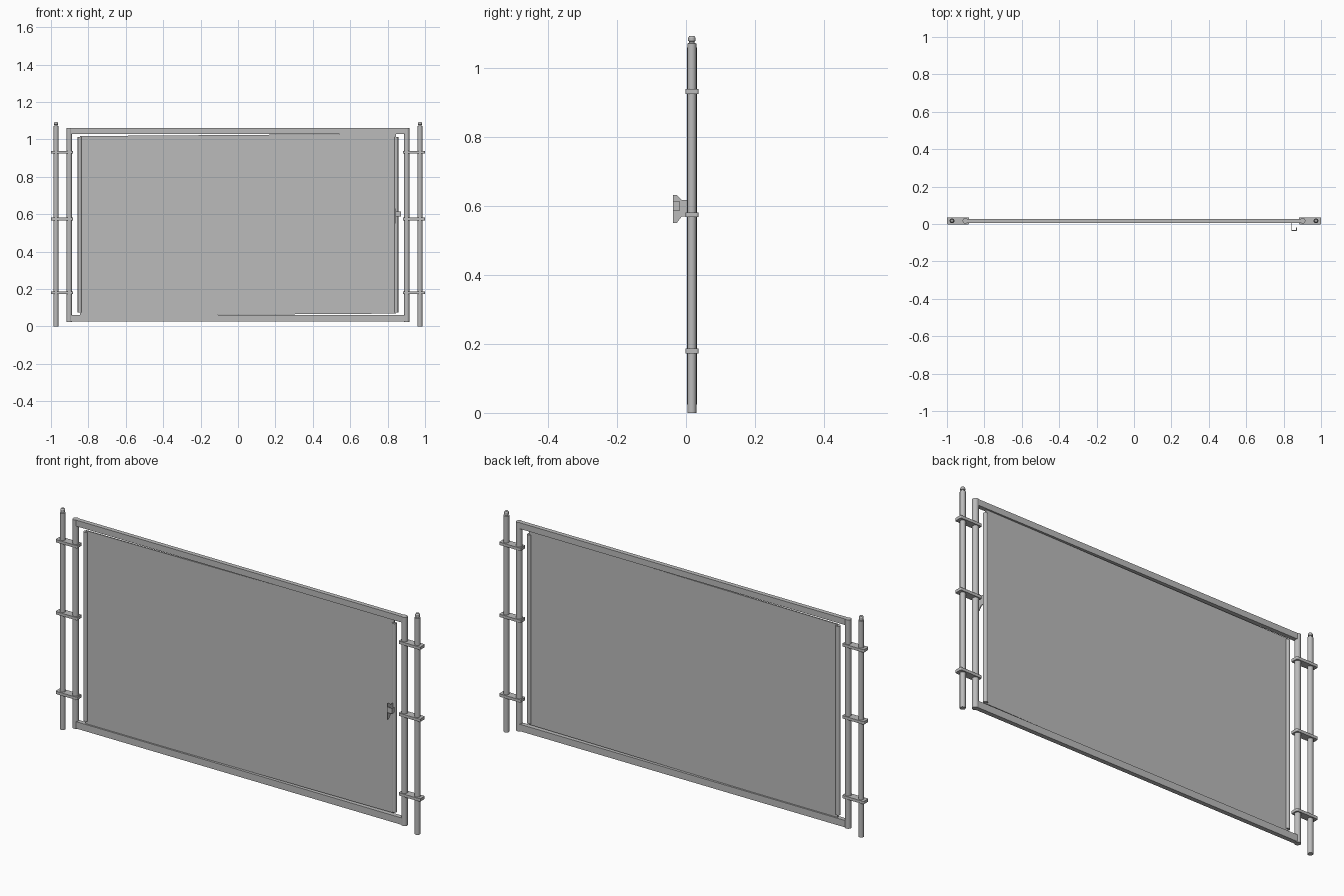
import bpy
import bmesh
from mathutils import Vector

if "Cube" in bpy.data.objects:
    bpy.data.objects.remove(bpy.data.objects["Cube"])

# Single bare-metal colour
metal = bpy.data.materials.new("grey metal")
metal.use_nodes = True
GREY = (0.5, 0.5, 0.5, 1)
metal.diffuse_color = GREY
metal.node_tree.nodes["Principled BSDF"].inputs["Base Color"].default_value = GREY

Y = 0.017  # common depth plane of gate and posts


def finish(name, bm):
    bmesh.ops.recalc_face_normals(bm, faces=bm.faces)
    mesh = bpy.data.meshes.new(name)
    bm.to_mesh(mesh)
    bm.free()
    mesh.materials.append(metal)
    obj = bpy.data.objects.new(name, mesh)
    bpy.context.collection.objects.link(obj)
    return obj


def smooth(obj):
    bpy.ops.object.select_all(action='DESELECT')
    obj.select_set(True)
    bpy.context.view_layer.objects.active = obj
    bpy.ops.object.shade_smooth_by_angle()


def box(name, low, high, bevel=0):
    bm = bmesh.new()
    bmesh.ops.create_cube(bm, size=1)
    low, high = Vector(low), Vector(high)
    for v in bm.verts:
        v.co = (low + high) / 2 + v.co * (high - low)
    if bevel:
        edges = [e for e in bm.edges
                 if abs(e.verts[0].co.z - e.verts[1].co.z) > 1e-4]
        bmesh.ops.bevel(bm, geom=edges, offset=bevel, segments=3,
                        profile=0.5, affect='EDGES')
    return finish(name, bm)


def turned(name, x, y, profile, sides=16):
    """Upright solid from (radius, height) rings."""
    bm = bmesh.new()
    path = [bm.verts.new((r, 0, z)) for r, z in profile]
    edges = [bm.edges.new(pair) for pair in zip(path, path[1:])]
    bmesh.ops.spin(bm, geom=path + edges, axis=(0, 0, 1), cent=(0, 0, 0),
                   steps=sides, angle=6.283185307)
    bmesh.ops.remove_doubles(bm, verts=bm.verts, dist=1e-5)
    bmesh.ops.translate(bm, verts=bm.verts, vec=(x, y, 0))
    obj = finish(name, bm)
    smooth(obj)
    return obj


def prism(name, outline, axis, start, depth):
    """Extrude a closed outline; axis 'X' takes (y, z), axis 'Y' takes (x, z)."""
    bm = bmesh.new()
    if axis == 'X':
        points, push = [(start, a, b) for a, b in outline], (depth, 0, 0)
    else:
        points, push = [(a, start, b) for a, b in outline], (0, depth, 0)
    face = bm.faces.new([bm.verts.new(p) for p in points])
    out = bmesh.ops.extrude_face_region(bm, geom=[face])
    verts = [g for g in out["geom"] if isinstance(g, bmesh.types.BMVert)]
    bmesh.ops.translate(bm, verts=verts, vec=push)
    return finish(name, bm)


def rod(radius, low, high):
    return [(0, low), (radius, low), (radius, high), (0, high)]


# Posts, stiles, panel edge tubes and clamps on both sides
POST = [(0, 0), (0.013, 0), (0.013, 1.072), (0.008, 1.073), (0.008, 1.078),
        (0.011, 1.079), (0.011, 1.088), (0.007, 1.094), (0, 1.094)]
for side, s in (("right", -1), ("left", 1)):
    turned(f"{side}_post", s * 0.973, Y, POST)
    turned(f"{side}_stile", s * 0.902, Y, rod(0.0145, 0.025, 1.06))
    turned(f"{side}_panel_tube", s * 0.846, Y, rod(0.011, 0.075, 1.012))
    for level, z in (("lower", 0.18), ("middle", 0.575), ("upper", 0.932)):
        a, b = sorted((s * 0.882, s * 1.0))
        box(f"{side}_{level}_clamp", (a, Y - 0.019, z - 0.007),
            (b, Y + 0.019, z + 0.007), bevel=0.005)

# Horizontal rails
for name, low, high in (("bottom_rail", 0.027, 0.061), ("top_rail", 1.03, 1.06)):
    box(name, (-0.902, Y - 0.011, low), (0.902, Y + 0.011, high))

# Infill panel, hung very slightly out of square
prism("panel", [(-0.846, 0.058), (0.846, 0.069), (0.846, 1.03),
                (-0.846, 1.018)], 'Y', Y - 0.003, 0.006)

# Latch: shaped side plate with a folded catch
prism("latch_plate",
      [(-0.037, 0.551), (-0.027, 0.551), (-0.012, 0.57), (0.014, 0.57),
       (0.014, 0.617), (-0.012, 0.617), (-0.027, 0.632), (-0.037, 0.632)],
      'X', 0.842, 0.004)
box("latch_front", (0.842, -0.037, 0.587), (0.871, -0.033, 0.614))
box("latch_lip", (0.867, -0.037, 0.587), (0.871, -0.018, 0.614))
